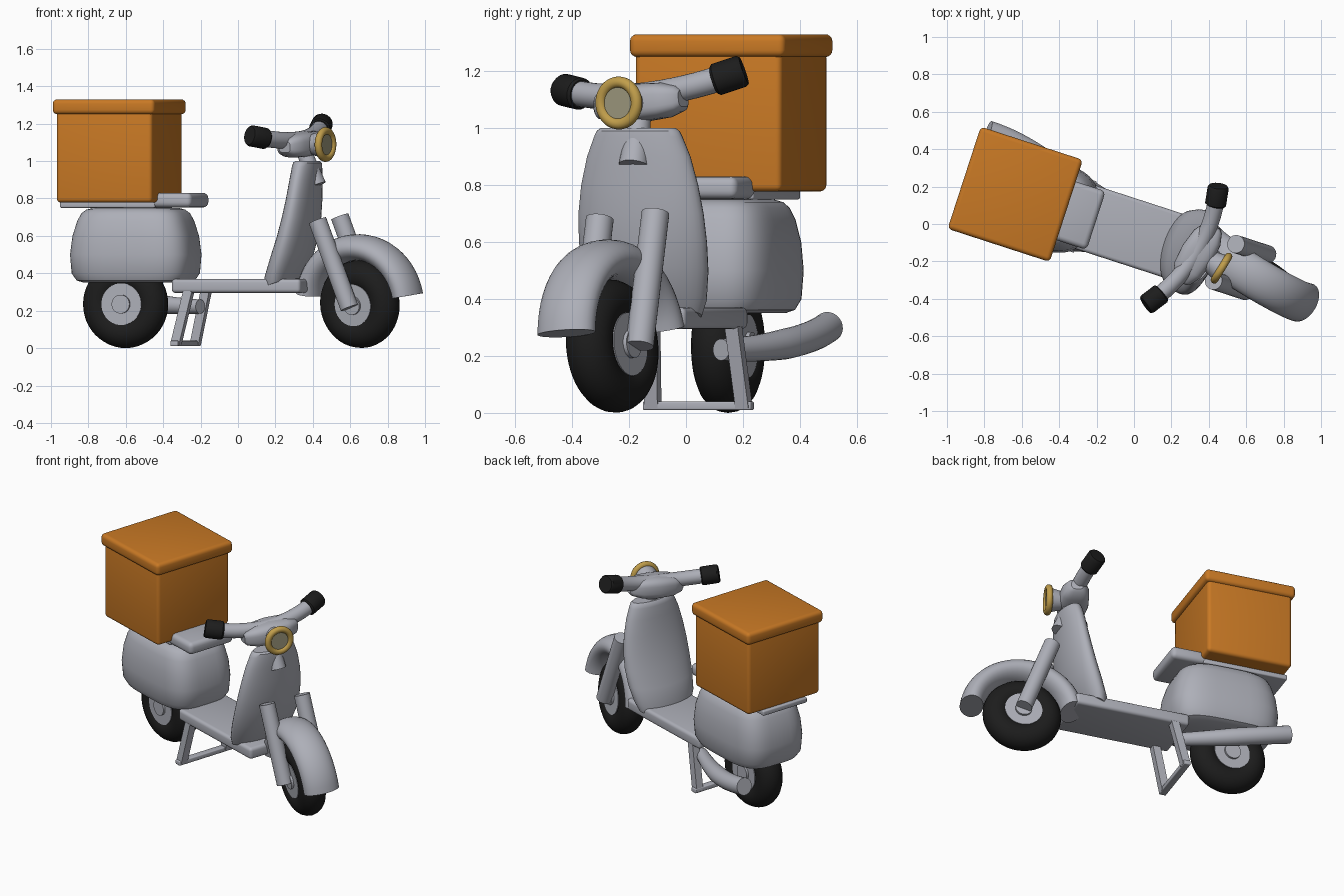
import bpy, bmesh, math
from mathutils import Vector as V, Matrix as M

if "Cube" in bpy.data.objects:
    bpy.data.objects.remove(bpy.data.objects["Cube"])

R = math.radians


def mat(name, r, g, b):
    m = bpy.data.materials.new(name)
    m.diffuse_color = (r, g, b, 1)
    m.use_nodes = True
    m.node_tree.nodes["Principled BSDF"].inputs["Base Color"].default_value = m.diffuse_color
    return m


GREY = mat("painted grey", .42, .43, .48)
BLACK = mat("rubber black", .012, .012, .012)
ORANGE = mat("box orange", .58, .19, .018)
GOLD = mat("lamp gold", .53, .34, .07)
GLASS = mat("lamp glass", .34, .32, .21)

# whole scooter is yawed; fork, wheel and handlebar also turn about the raked axis
BODY = M.Translation((-.014, -.043, 0)) @ M.Rotation(R(-18), 4, 'Z')
HUB = V((.70, 0, .235))
RAKE = R(21)
AXIS = V((-math.sin(RAKE), 0, math.cos(RAKE)))
STEER = BODY @ M.Translation(HUB) @ M.Rotation(R(-14.3), 4, AXIS) @ M.Translation(-HUB)


def finish(bm, name, material, world, angle=35):
    bmesh.ops.recalc_face_normals(bm, faces=bm.faces)
    for f in bm.faces:
        f.smooth = True
    for e in bm.edges:
        e.smooth = len(e.link_faces) == 2 and e.calc_face_angle(0) < R(angle)
    me = bpy.data.meshes.new(name)
    bm.to_mesh(me)
    bm.free()
    me.materials.append(material)
    ob = bpy.data.objects.new(name, me)
    ob.matrix_world = world
    bpy.context.collection.objects.link(ob)
    return ob


def ring(c, u, v, ru, rv, n=32, p=2.0, phase=0.0):
    """Superellipse cross-section around c."""
    pts = []
    for i in range(n):
        t = math.tau * i / n + phase
        x, y = math.cos(t), math.sin(t)
        pts.append(V(c) + V(u) * ru * math.copysign(abs(x) ** (2 / p), x)
                   + V(v) * rv * math.copysign(abs(y) ** (2 / p), y))
    return pts


def loft(name, rings, material, world, closed=False, angle=35):
    bm = bmesh.new()
    rows = [[bm.verts.new(p) for p in r] for r in rings]
    n = len(rows[0])
    for a, b in zip(rows, rows[1:] + (rows[:1] if closed else [])):
        for i in range(n):
            bm.faces.new((a[i], a[(i + 1) % n], b[(i + 1) % n], b[i]))
    if not closed:
        bm.faces.new(rows[0])
        bm.faces.new(rows[-1])
    return finish(bm, name, material, world, angle)


def tube(name, pts, radii, material, world, n=24):
    pts = [V(p) for p in pts]
    if not isinstance(radii, (list, tuple)):
        radii = [radii] * len(pts)
    rings = []
    for i, p in enumerate(pts):
        t = (pts[min(i + 1, len(pts) - 1)] - pts[max(i - 1, 0)]).normalized()
        u = t.cross(V((0, 1, 0)) if abs(t.y) < .7 else V((0, 0, 1))).normalized()
        rings.append(ring(p, u, u.cross(t), radii[i], radii[i], n, phase=math.pi / n))
    return loft(name, rings, material, world)


def box(name, lo, hi, bevel, material, world):
    lo, hi = V(lo), V(hi)
    bm = bmesh.new()
    bmesh.ops.create_cube(bm, size=1)
    for v in bm.verts:
        v.co = (lo + hi) / 2 + v.co * (hi - lo)
    bmesh.ops.bevel(bm, geom=bm.edges[:], offset=bevel, segments=4, profile=.5, affect='EDGES')
    return finish(bm, name, material, world)


def donut(name, c, u, v, axis, big, small, material, world):
    rings = []
    for i in range(48):
        t = math.tau * i / 48
        d = V(u) * math.cos(t) + V(v) * math.sin(t)
        rings.append(ring(V(c) + d * big, d, axis, small, small, 20))
    return loft(name, rings, material, world, closed=True)


X, Y, Z = (1, 0, 0), (0, 1, 0), (0, 0, 1)


# wheels
def wheel(name, c, world):
    donut(name + "_tyre", c, X, Z, Y, .152, .083, BLACK, world)
    for part, r, w in (("_hub", .112, .076), ("_axle_cap", .05, .09)):
        tube(name + part, [V(c) - V(Y) * w, V(c) + V(Y) * w], r, GREY, world, 32)


wheel("rear_wheel", V((-.617, 0, .235)), BODY)
wheel("front_wheel", HUB, STEER)

# front fender: flattened tube bent over the wheel
arc = []
for i in range(25):
    t = R(9 + 161 * i / 24)
    d = V((math.cos(t), 0, math.sin(t)))
    arc.append(ring(HUB + d * .305, d, Y, .07, .112, 28))
loft("front_fender", arc, GREY, STEER)

# fork legs and steering column
for s, side in ((-1, "right"), (1, "left")):
    foot = HUB + V((0, .115 * s, 0))
    tube(side + "_fork_leg", [foot - AXIS * .01, foot + AXIS * .49], .049, GREY, STEER)
tube("steering_column", [HUB + AXIS * .68, HUB + AXIS * .88], [.052, .04], GREY, STEER)

# handlebar head: rounded block tapering to the sides
head = []
for b, rx, rz in ((-.175, .035, .03), (-.16, .055, .045), (-.10, .082, .062), (0, .092, .068),
                  (.10, .082, .062), (.16, .055, .045), (.175, .035, .03)):
    head.append(ring((.372, b, 1.09), X, Z, rx, rz, 32, 3.2))
loft("handlebar_head", head, GREY, STEER)


# swept handlebar with grips
def bar(b):
    k = (b / .36) ** 2
    return V((.365 - .08 * k, b, 1.115 + .05 * k))


tube("handlebar", [bar(-.34 + .68 * i / 16) for i in range(17)], .045, GREY, STEER)
for s, side in ((-1, "right"), (1, "left")):
    tube(side + "_grip", [bar(s * b) for b in (.275, .282, .365, .375)],
         [.05, .057, .057, .05], BLACK, STEER)

# headlight
tube("headlight_shell", [(.44, 0, 1.09), (.515, 0, 1.09)], [.055, .075], GREY, STEER, 32)
donut("headlight_ring", (.522, 0, 1.09), Y, Z, X, .073, .02, GOLD, STEER)
tube("headlight_glass", [(.515, 0, 1.09), (.53, 0, 1.09)], .068, GLASS, STEER, 32)

# leg shield: elliptical loft leaning forward
shield = []
for a, z, d, w, tilt in ((.27, .345, .085, .19, 18), (.285, .40, .105, .212, 16),
                         (.32, .50, .10, .23, 10), (.35, .60, .09, .235, 5),
                         (.372, .70, .082, .23, 0), (.387, .80, .075, .215, 0),
                         (.397, .90, .07, .19, 0), (.403, .97, .067, .162, 0),
                         (.405, .99, .064, .152, 0), (.405, 1.0, .054, .138, 0)):
    shield.append(ring((a, 0, z), (math.cos(R(tilt)), 0, math.sin(R(tilt))), Y, d, w, 40))
loft("leg_shield", shield, GREY, BODY)

# floorboard
box("floorboard", (-.305, -.178, .295), (.42, .178, .37), .02, GREY, BODY)

# rear body: rounded box loft
rear = []
for z, l, w in ((.35, .27, .185), (.362, .305, .215), (.40, .33, .235), (.50, .338, .242),
                (.60, .325, .235), (.68, .30, .218), (.72, .28, .20), (.74, .255, .18),
                (.75, .22, .15)):
    rear.append(ring((-.56, 0, z), X, Y, l, w, 48, 3.6))
loft("rear_body", rear, GREY, BODY)

# seat and rack
box("seat", (-.47, -.165, .752), (-.198, .165, .83), .028, GREY, BODY)
box("luggage_rack", (-.935, -.165, .75), (-.40, .165, .783), .008, GREY, BODY)

# delivery box and lid
box("delivery_box", (-.922, -.27, .778), (-.384, .27, 1.27), .022, ORANGE, BODY)
box("box_lid", (-.94, -.287, 1.25), (-.366, .287, 1.33), .024, ORANGE, BODY)

# exhaust
pipe = []
for i in range(17):
    t = i / 16
    pipe.append((-.23 - .665 * t, .10 + .18 * math.sin(t * math.pi / 2), .222 + .08 * t * t))
tube("exhaust", pipe, [.038 + .016 * min(1, i / 8) for i in range(17)], GREY, BODY)

# centre stand
for s, side in ((-1, "right"), (1, "left")):
    tube(side + "_stand_leg", [(-.28, .168 * s, .02), (-.212, .15 * s, .31)], .034, GREY, BODY, 4)
box("stand_foot", (-.302, -.2, .01), (-.258, .2, .04), .006, GREY, BODY)
